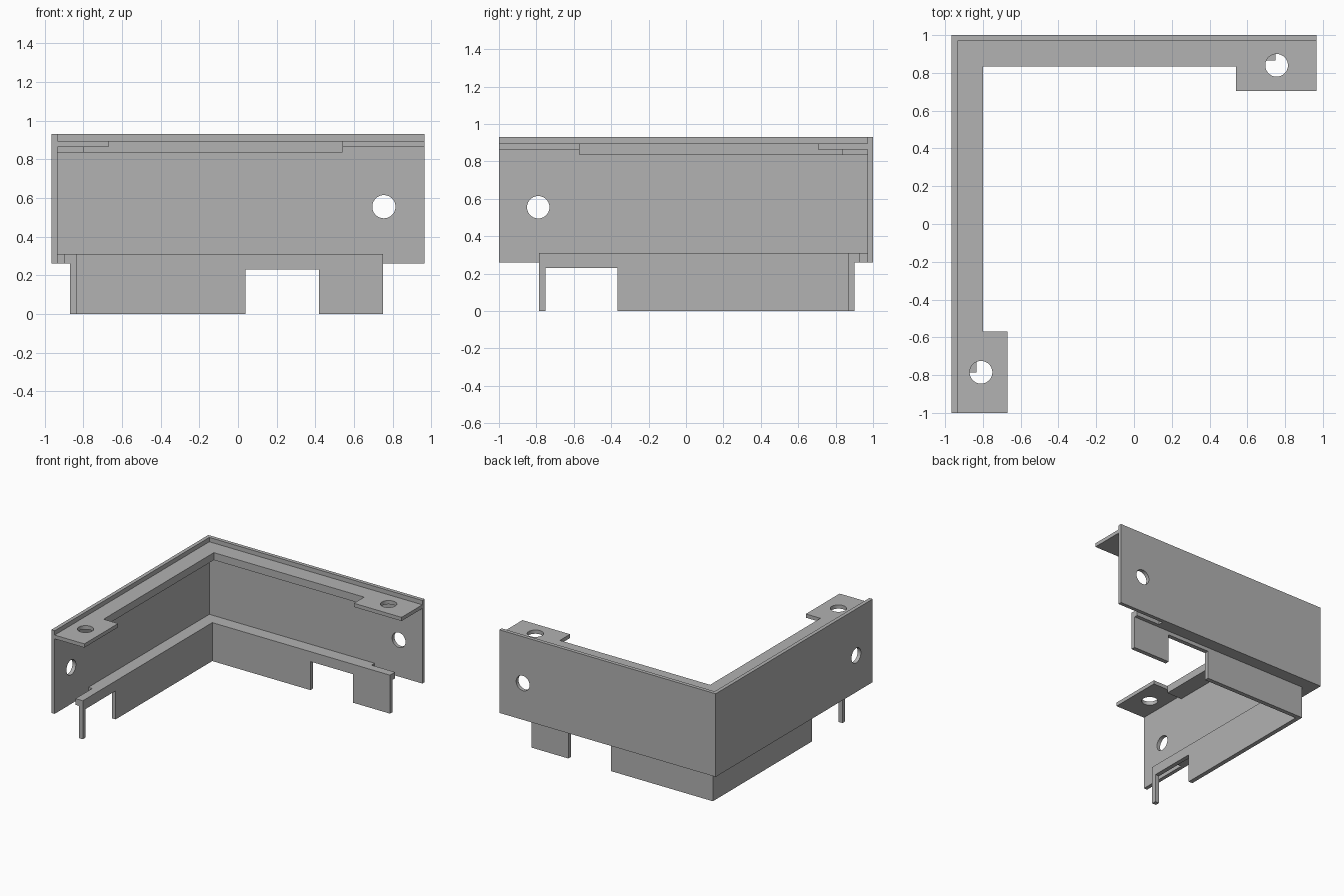
import bpy
import bmesh
from math import pi, radians
from mathutils import Matrix, Vector

cube = bpy.data.objects.get("Cube")
if cube:
    bpy.data.objects.remove(cube, do_unlink=True)

grey = bpy.data.materials.new("plain grey")
grey.use_nodes = True
colour = (0.445, 0.445, 0.445, 1)
grey.diffuse_color = colour
grey.node_tree.nodes["Principled BSDF"].inputs["Base Color"].default_value = colour


def make_object(name, bm):
    bmesh.ops.recalc_face_normals(bm, faces=bm.faces)
    mesh = bpy.data.meshes.new(name)
    bm.to_mesh(mesh)
    bm.free()
    mesh.materials.append(grey)
    ob = bpy.data.objects.new(name, mesh)
    bpy.context.collection.objects.link(ob)
    return ob


def prism(name, plan, low, high):
    """Extrude a plan outline from low to high."""
    bm = bmesh.new()
    face = bm.faces.new([bm.verts.new((x, y, low)) for x, y in plan])
    grown = bmesh.ops.extrude_face_region(bm, geom=[face])["geom"]
    verts = [g for g in grown if isinstance(g, bmesh.types.BMVert)]
    bmesh.ops.translate(bm, verts=verts, vec=(0, 0, high - low))
    return make_object(name, bm)


def box(name, x0, x1, y0, y1, z0, z1):
    return prism(name, [(x0, y0), (x1, y0), (x1, y1), (x0, y1)], z0, z1)


def angle_plan(left, back, right, front, thick):
    """L outline with its corner at the left and back."""
    return [(left, back), (left, front), (left + thick, front),
            (left + thick, back - thick), (right, back - thick), (right, back)]


def drill(name, centre, axis):
    bm = bmesh.new()
    turn = Vector((0, 0, 1)).rotation_difference(Vector(axis)).to_matrix().to_4x4()
    bmesh.ops.create_cone(bm, cap_ends=True, segments=48, radius1=0.06, radius2=0.06,
                          depth=0.14, matrix=Matrix.Translation(centre) @ turn)
    return make_object(name, bm)


def cut(ob, *cutters):
    """Subtract the cutters, bake the result and drop the cutters."""
    for cutter in cutters:
        cutter.hide_render = True
        mod = ob.modifiers.new("cut", "BOOLEAN")
        mod.operation = "DIFFERENCE"
        mod.solver = "EXACT"
        mod.object = cutter
    graph = bpy.context.evaluated_depsgraph_get()
    baked = bpy.data.meshes.new_from_object(ob.evaluated_get(graph))
    ob.modifiers.clear()
    ob.data = baked
    for cutter in cutters:
        bpy.data.objects.remove(cutter, do_unlink=True)
    bpy.ops.object.select_all(action="DESELECT")
    ob.select_set(True)
    bpy.context.view_layer.objects.active = ob
    bpy.ops.object.shade_smooth_by_angle(angle=radians(30))


# Outer corner wall with a screw hole in each arm
wall = prism("corner_wall", angle_plan(-0.965, 1, 0.965, -1, 0.03), 0.26, 0.93)
cut(wall, drill("back_drill", (0.755, 0.985, 0.555), (0, 1, 0)),
    drill("side_drill", (-0.95, -0.79, 0.555), (1, 0, 0)))

# Thick upper ledge, stopping at the mounting tabs
prism("upper_ledge", angle_plan(-0.935, 0.97, 0.54, -0.57, 0.135), 0.835, 0.895)

# Thin drilled mounting tabs
back_tab = box("back_tab", 0.54, 0.965, 0.705, 0.97, 0.865, 0.895)
cut(back_tab, drill("back_tab_drill", (0.755, 0.84, 0.88), (0, 0, 1)))
front_tab = box("front_tab", -0.935, -0.67, -1, -0.57, 0.865, 0.895)
cut(front_tab, drill("front_tab_drill", (-0.81, -0.785, 0.88), (0, 0, 1)))

# Lower shelf, with a slit beside the wall at each end
prism("lower_shelf", [
    (-0.935, 0.97), (-0.935, -0.57), (-0.9, -0.57), (-0.9, -0.785),
    (-0.835, -0.785), (-0.835, 0.865), (0.75, 0.865), (0.75, 0.93),
    (0.54, 0.93), (0.54, 0.97)], 0.26, 0.31)

# Hanging skirt with a notch in each arm
skirt = prism("lower_skirt", angle_plan(-0.87, 0.9, 0.75, -0.785, 0.035), 0, 0.26)
cut(skirt, box("back_notch", 0.04, 0.42, 0.8, 0.95, -0.1, 0.23),
    box("side_notch", -0.92, -0.8, -0.75, -0.365, -0.1, 0.23))
